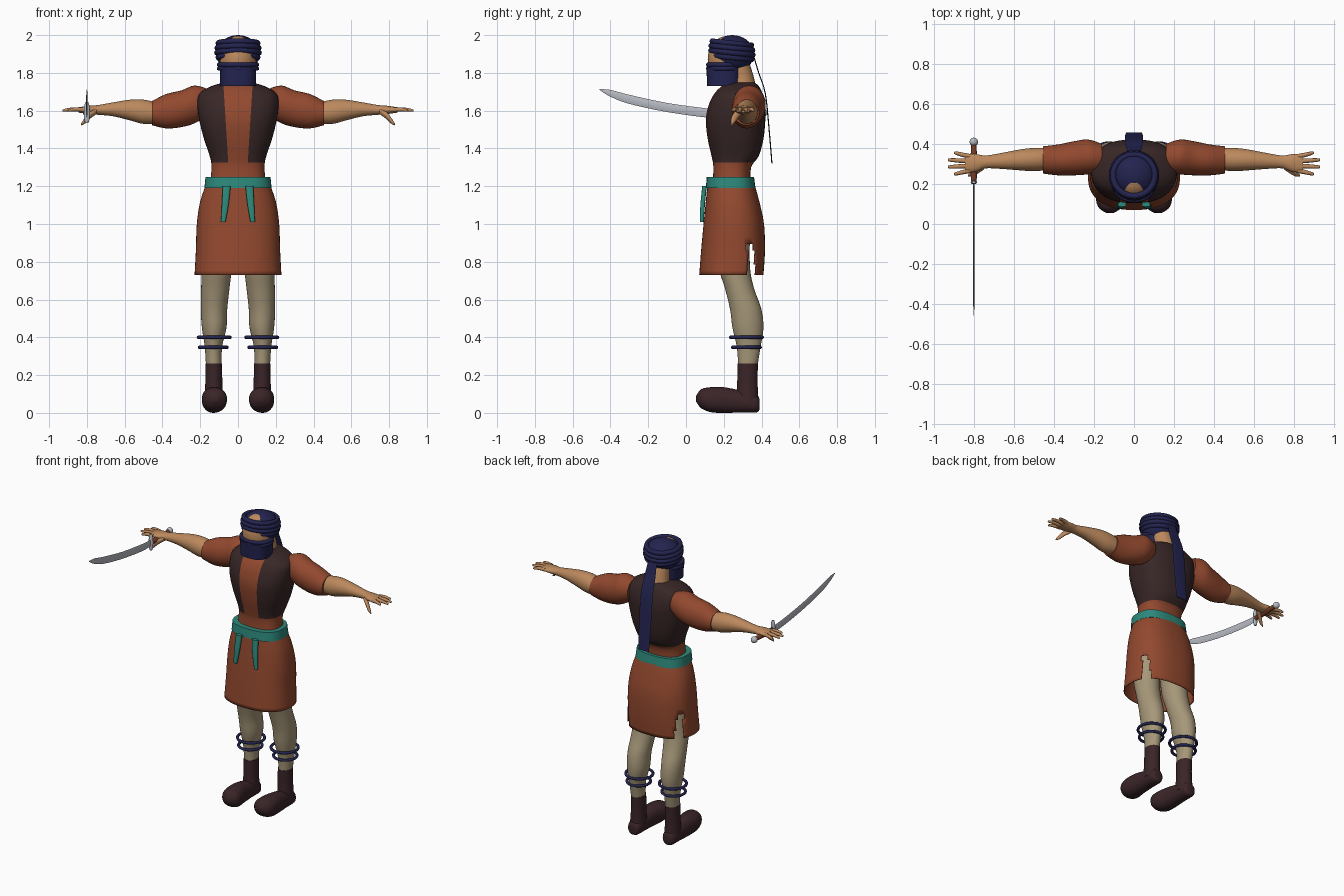
import bpy, bmesh
from math import sin, cos, pi, radians, copysign

if "Cube" in bpy.data.objects:
    bpy.data.objects.remove(bpy.data.objects["Cube"])


def material(name, r, g, b):
    m = bpy.data.materials.new(name)
    m.use_nodes = True
    m.diffuse_color = (r, g, b, 1)
    m.node_tree.nodes["Principled BSDF"].inputs["Base Color"].default_value = (r, g, b, 1)
    return m


SKIN = material("tan skin", 0.50, 0.25, 0.11)
HOSE = material("pale leggings", 0.38, 0.31, 0.19)
TUNIC = material("rust cloth", 0.29, 0.066, 0.028)
VEST = material("dark vest", 0.04, 0.02, 0.02)
NAVY = material("navy cloth", 0.017, 0.017, 0.08)
TEAL = material("teal sash", 0.026, 0.25, 0.20)
BOOT = material("dark leather", 0.042, 0.018, 0.021)
STEEL = material("steel", 0.48, 0.50, 0.55)
GRIP = material("grip brown", 0.20, 0.05, 0.02)


def smooth(ob, angle=50):
    bpy.ops.object.select_all(action='DESELECT')
    bpy.context.view_layer.objects.active = ob
    ob.select_set(True)
    bpy.ops.object.shade_smooth_by_angle(angle=radians(angle))


def resample(rows, sub):
    """Smooth curve through the section rows."""
    out = []
    for i in range(len(rows) - 1):
        p = [rows[max(i - 1, 0)], rows[i], rows[i + 1], rows[min(i + 2, len(rows) - 1)]]
        for k in range(sub):
            t = k / sub
            out.append([b + t * (c - a) / 2 + t * t * (a - 2.5 * b + 2 * c - d / 2)
                        + t ** 3 * (1.5 * (b - c) + (d - a) / 2) for a, b, c, d in zip(*p)])
    return out + [list(rows[-1])]


def loft(name, rows, mat, axis='z', power=2.0, seg=32, sub=4, caps=True, mirror=False, edit=None):
    """Skin oval sections; each row is x, y, z and two half-widths."""
    bm = bmesh.new()
    rings = []
    for x, y, z, a, b in resample(rows, sub):
        ring = []
        for i in range(seg):
            t = 2 * pi * i / seg
            u = a * copysign(abs(cos(t)) ** (2 / power), cos(t))
            v = b * copysign(abs(sin(t)) ** (2 / power), sin(t))
            off = {'x': (0, u, v), 'y': (u, 0, v), 'z': (u, v, 0)}[axis]
            ring.append(bm.verts.new((x + off[0], y + off[1], z + off[2])))
        rings.append(ring)
    for r, s in zip(rings, rings[1:]):
        for i in range(seg):
            j = (i + 1) % seg
            bm.faces.new((r[i], r[j], s[j], s[i]))
    if caps:
        bm.faces.new(rings[0])
        bm.faces.new(rings[-1])
    bmesh.ops.recalc_face_normals(bm, faces=bm.faces[:])
    if edit:
        edit(bm)
    me = bpy.data.meshes.new(name)
    bm.to_mesh(me)
    bm.free()
    ob = bpy.data.objects.new(name, me)
    bpy.context.collection.objects.link(ob)
    me.materials.append(mat)
    smooth(ob)
    if mirror:
        ob.modifiers.new("Mirror", 'MIRROR').use_mirror_merge = False
    return ob


def ring(name, loc, radius, thick, mat, tilt=0, sy=1):
    bpy.ops.mesh.primitive_torus_add(location=loc, major_radius=radius, minor_radius=thick,
                                     major_segments=40, minor_segments=10,
                                     rotation=(radians(tilt), 0, 0))
    ob = bpy.context.object
    ob.name, ob.scale.y = name, sy
    ob.data.materials.append(mat)
    smooth(ob)


def ball(name, loc, size, mat):
    bpy.ops.mesh.primitive_uv_sphere_add(location=loc, radius=1, segments=32, ring_count=18)
    ob = bpy.context.object
    ob.name, ob.scale = name, size
    ob.data.materials.append(mat)
    smooth(ob)


def body_row(z, half, front, back):
    return (0, (front + back) / 2, z, half, (back - front) / 2)


# Torso: rust tunic with an open dark vest
def cut_vest(bm):
    for co, no in (((0, 0, 1.325), (0, 0, 1)), ((.052, 0, 1.33), (1, 0, -.062)),
                   ((-.052, 0, 1.33), (-1, 0, -.062))):
        bmesh.ops.bisect_plane(bm, geom=bm.verts[:] + bm.edges[:] + bm.faces[:],
                               plane_co=co, plane_no=no)
    for f in bm.faces:
        c = f.calc_center_median()
        gap = c.y < .24 and abs(c.x) < .052 + .062 * (c.z - 1.33)
        f.material_index = int(c.z > 1.325 and not gap)


torso = loft("torso", [body_row(*r) for r in (
    (1.2, .15, .14, .34), (1.3, .14, .145, .345), (1.36, .15, .135, .385), (1.45, .18, .115, .41),
    (1.55, .205, .105, .42), (1.63, .215, .12, .42), (1.69, .205, .15, .405),
    (1.73, .14, .19, .385), (1.75, .07, .23, .36))], TUNIC, power=2.5, seg=48, edit=cut_vest)
torso.data.materials.append(VEST)


# Skirt with a slit at each rear side
def cut_slits(bm):
    gone = []
    for f in bm.faces:
        c = f.calc_center_median()
        if c.z < .9 and .325 < c.y < .37 - .1 * max(0, c.z - .75):
            gone.append(f)
    bmesh.ops.delete(bm, geom=gone, context='FACES')


skirt = loft("skirt", [body_row(*r) for r in (
    (1.22, .165, .115, .36), (1.12, .2, .105, .388), (1.0, .218, .093, .413),
    (.86, .223, .08, .418), (.73, .23, .07, .41))], TUNIC, power=2.4, seg=72, caps=False, edit=cut_slits)
skirt.modifiers.new("Cloth", 'SOLIDIFY').thickness = .005

# Sash and its two hanging ends
loft("sash", [body_row(1.19, .178, .105, .368), body_row(1.25, .172, .11, .36)],
     TEAL, power=2.6, seg=48, sub=1)
loft("sash_ends", [(.06, .098, 1.2, .021, .012), (.068, .088, 1.1, .018, .012),
                   (.078, .084, 1.01, .012, .01)], TEAL, power=3, seg=16, mirror=True)

# Legs, boots and anklets
loft("legs", [(.105, .25, 1.0, .085, .09), (.112, .255, .78, .08, .083), (.12, .283, .66, .075, .077),
              (.127, .316, .55, .07, .083), (.126, .328, .45, .065, .082),
              (.13, .332, .35, .046, .063), (.128, .327, .24, .041, .05)], HOSE, mirror=True)
loft("boot_shafts", [(.128, .327, .262, .044, .054), (.128, .325, .16, .045, .054),
                     (.13, .325, .05, .05, .06)], BOOT, mirror=True)
loft("boot_feet", [(.13, .39, .045, .015, .02), (.13, .375, .048, .042, .045),
                   (.13, .29, .06, .05, .058), (.13, .2, .068, .058, .068),
                   (.125, .13, .07, .066, .066), (.12, .08, .075, .055, .05),
                   (.12, .054, .075, .015, .016)], BOOT, axis='y', power=2.2, mirror=True)
for side, s in (("left", 1), ("right", -1)):
    ring(side + "_upper_anklet", (s * .126, .32, .40), .084, .009, NAVY)
    ring(side + "_lower_anklet", (s * .131, .32, .347), .073, .009, NAVY)

# Arms and hands
loft("sleeves", [(.16, .33, 1.645, .07, .07), (.23, .335, 1.633, .087, .1), (.3, .328, 1.61, .085, .097),
                 (.38, .32, 1.597, .077, .091), (.455, .32, 1.587, .068, .064)],
     TUNIC, axis='x', mirror=True)
loft("forearms", [(.42, .325, 1.586, .055, .055), (.5, .322, 1.594, .058, .064),
                  (.57, .32, 1.603, .052, .055), (.66, .315, 1.607, .04, .037),
                  (.74, .31, 1.604, .032, .026), (.79, .305, 1.604, .044, .022),
                  (.845, .302, 1.604, .046, .014)], SKIN, axis='x', mirror=True)
for i, (name, reach) in enumerate((("index", .9), ("middle", .93), ("ring", .93), ("little", .9))):
    y, tip = .266 + .024 * i, .25 + .035 * i
    loft(name + "_fingers", [(.82, y, 1.605, .012, .013), ((.82 + reach) / 2, (y + tip) / 2, 1.607, .011, .011),
                             (reach - .008, tip, 1.602, .008, .007), (reach, tip, 1.601, .002, .002)],
         SKIN, axis='x', seg=10, sub=3, mirror=True)
loft("thumbs", [(.75, .29, 1.597, .018, .016), (.785, .265, 1.575, .017, .019),
                (.81, .25, 1.548, .013, .016), (.83, .242, 1.528, .004, .006)],
     SKIN, axis='x', seg=12, mirror=True)

# Head, neck and face veil
loft("neck", [(0, .3, 1.7, .085, .075), (0, .295, 1.77, .07, .066), (0, .265, 1.87, .07, .066)], SKIN)
ball("head", (0, .215, 1.87), (.096, .1, .125), SKIN)
loft("veil", [(0, .2, 1.73, .094, .088), (0, .2, 1.83, .097, .092)], NAVY, power=2.6, seg=40, sub=1)
for i, z in enumerate((1.823, 1.843)):
    ring("veil_band_%d" % (i + 1), (0, .2, z), .1, .012, NAVY, sy=.84)

# Turban with wound rolls and a trailing cloth
ball("turban_dome", (0, .245, 1.9), (.115, .115, .1), NAVY)
for i, r in enumerate((.104, .111, .11, .104)):
    ring("turban_roll_%d" % (i + 1), (0, .243, 1.882 + .025 * i), r, .015, NAVY, tilt=-6)
loft("turban_tail", [(0, .355, 1.9, .03, .003), (0, .385, 1.8, .04, .003), (0, .42, 1.69, .045, .003),
                     (0, .44, 1.5, .045, .003), (0, .455, 1.32, .04, .003)], NAVY, power=3, seg=16)

# Curved sword in the right hand
X = -.8
loft("sword_blade", [(X, .22, 1.585, .004, .02), (X, .12, 1.587, .004, .024), (X, -.1, 1.617, .004, .024),
                     (X, -.3, 1.66, .004, .024), (X, -.4, 1.692, .003, .018), (X, -.458, 1.712, .001, .002)],
     STEEL, axis='y', power=1.4, seg=12, sub=6)
loft("sword_guard", [(X, .208, 1.535, .008, .006), (X, .208, 1.56, .015, .009),
                     (X, .208, 1.615, .015, .009), (X, .208, 1.645, .008, .006)], STEEL, seg=16)
loft("sword_grip", [(X, .21, 1.585, .014, .014), (X, .3, 1.587, .017, .017), (X, .4, 1.59, .013, .013)],
     GRIP, axis='y', seg=16)
ball("sword_pommel", (X, .41, 1.59), (.021, .021, .021), STEEL)
